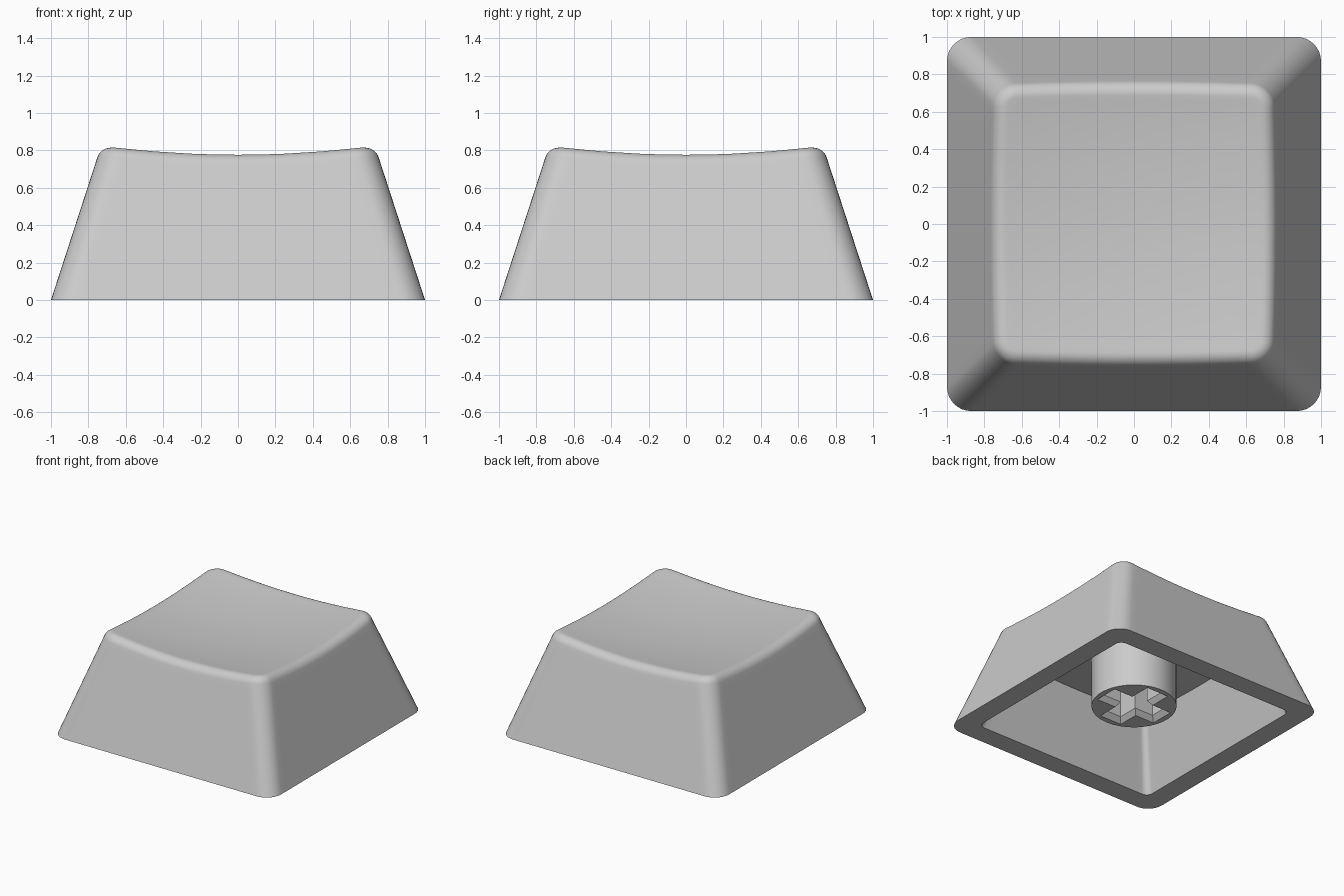
import bpy, bmesh, math

if "Cube" in bpy.data.objects:
    bpy.data.objects.remove(bpy.data.objects["Cube"])

SLOPE = 0.325          # inward lean of the walls per unit of height
R = 0.07               # fillet radius of the top edge
BASE_R, TOP_R = 0.13, 0.055
LEAN = math.atan(SLOPE)

grey = bpy.data.materials.new("light grey")
grey.diffuse_color = (0.6, 0.6, 0.6, 1)
grey.use_nodes = True
grey.node_tree.nodes["Principled BSDF"].inputs["Base Color"].default_value = grey.diffuse_color


def dish(x, y):
    """Height of the scooped top."""
    return 0.731 + 0.094 * (x * x + y * y)


def ceiling(x, y):
    """Height of the ceiling inside the shell."""
    return 0.512 + 0.06 * (x * x + y * y)


# Outline parameters: corner quadrant arcs plus points along each straight side
CORNER_STEPS = 8
SIDE_STEPS = [0.03, 0.15, 0.3, 0.4, 0.5, 0.6, 0.7, 0.85, 0.97]
PARAMS = []
for q in range(4):
    PARAMS += [(q, "arc", i / CORNER_STEPS) for i in range(CORNER_STEPS + 1)]
    PARAMS += [(q, "side", s) for s in SIDE_STEPS]


def outline(param, half, radius):
    """Point on a rounded square."""
    q, kind, t = param
    c = half - radius
    if kind == "arc":
        a = t * math.pi / 2
        x, y = c + radius * math.cos(a), c + radius * math.sin(a)
    else:
        x, y = c - 2 * c * t, half
    for _ in range(q):
        x, y = -y, x
    return x, y


def fillet_centre(param):
    """Height and half width of the fillet centre under the dish."""
    z = 0.7
    for _ in range(12):
        half = 1 - SLOPE * z - R / math.cos(LEAN)
        z = dish(*outline(param, half, TOP_R)) - R
    return z, half


def inner_top(param):
    """Point where the inner wall meets the ceiling."""
    z = 0.53
    for _ in range(12):
        x, y = outline(param, 0.83 - SLOPE * z, 0.04)
        z = ceiling(x, y)
    return x, y, z


def make_object(name, bm):
    bmesh.ops.recalc_face_normals(bm, faces=bm.faces)
    mesh = bpy.data.meshes.new(name)
    bm.to_mesh(mesh)
    bm.free()
    mesh.materials.append(grey)
    obj = bpy.data.objects.new(name, mesh)
    bpy.context.collection.objects.link(obj)
    bpy.ops.object.select_all(action='DESELECT')
    obj.select_set(True)
    bpy.context.view_layer.objects.active = obj
    bpy.ops.object.shade_smooth_by_angle(angle=math.radians(35))


def loft(bm, rings):
    """Skin a list of closed rings and return their vertex loops."""
    loops = [[bm.verts.new(co) for co in ring] for ring in rings]
    for lo, hi in zip(loops, loops[1:]):
        for i in range(len(lo)):
            j = (i + 1) % len(lo)
            bm.faces.new((lo[i], lo[j], hi[j], hi[i]))
    return loops


def fan(bm, loop, co):
    tip = bm.verts.new(co)
    for i in range(len(loop)):
        bm.faces.new((loop[i], loop[(i + 1) % len(loop)], tip))


# Key shell: rings run from the inside ceiling, over the rim, to the dish
edge = [inner_top(p) for p in PARAMS]
rings = [[(x * f, y * f, ceiling(x * f, y * f)) for x, y, _ in edge]
         for f in (0.3, 0.6, 0.8, 1.0)]
rings.append([(*outline(p, 0.83, 0.055), 0.0) for p in PARAMS])
base = [(*outline(p, 1.0, BASE_R), 0.0) for p in PARAMS]
centres = [fillet_centre(p) for p in PARAMS]
fillet = []
for i in range(9):
    a = LEAN + (math.radians(97) - LEAN) * i / 8
    fillet.append([(*outline(p, h + R * math.cos(a), TOP_R + R * math.cos(a)),
                    z + R * math.sin(a)) for p, (z, h) in zip(PARAMS, centres)])
rings.append(base)
for f in (0.5, 0.95):
    rings.append([tuple(u + (v - u) * f for u, v in zip(a, b))
                  for a, b in zip(base, fillet[0])])
rings += fillet
for f in (0.96, 0.8, 0.6, 0.4, 0.2):
    rings.append([(x * f, y * f, dish(x * f, y * f)) for x, y, _ in fillet[-1]])
bm = bmesh.new()
loops = loft(bm, rings)
fan(bm, loops[0], (0, 0, ceiling(0, 0)))
fan(bm, loops[-1], (0, 0, dish(0, 0)))
make_object("key_shell", bm)

# Stem: round post with a cross-shaped socket that has a bevelled mouth
BOTTOM, TOP = 0.11, 0.518


def circle(z):
    return [(0.32 * math.cos(i * math.pi / 32), 0.32 * math.sin(i * math.pi / 32), z)
            for i in range(64)]


def cross(arm, w, z):
    pts = []
    for q in range(4):
        c, s = round(math.cos(q * math.pi / 2)), round(math.sin(q * math.pi / 2))
        pts += [(x * c - y * s, x * s + y * c, z)
                for x, y in ((arm, -w), (arm, w), (w, w))]
    return pts


bm = bmesh.new()
outer = loft(bm, [circle(TOP), circle(BOTTOM)])
socket = loft(bm, [cross(0.275, 0.1, BOTTOM), cross(0.24, 0.07, BOTTOM + 0.04),
                   cross(0.24, 0.07, TOP)])
for pair in ((outer[1], socket[0]), (outer[0], socket[2])):
    edges = [bm.edges.get((l[i - 1], l[i])) for l in pair for i in range(len(l))]
    bmesh.ops.triangle_fill(bm, edges=edges, use_beauty=True)
make_object("stem", bm)
